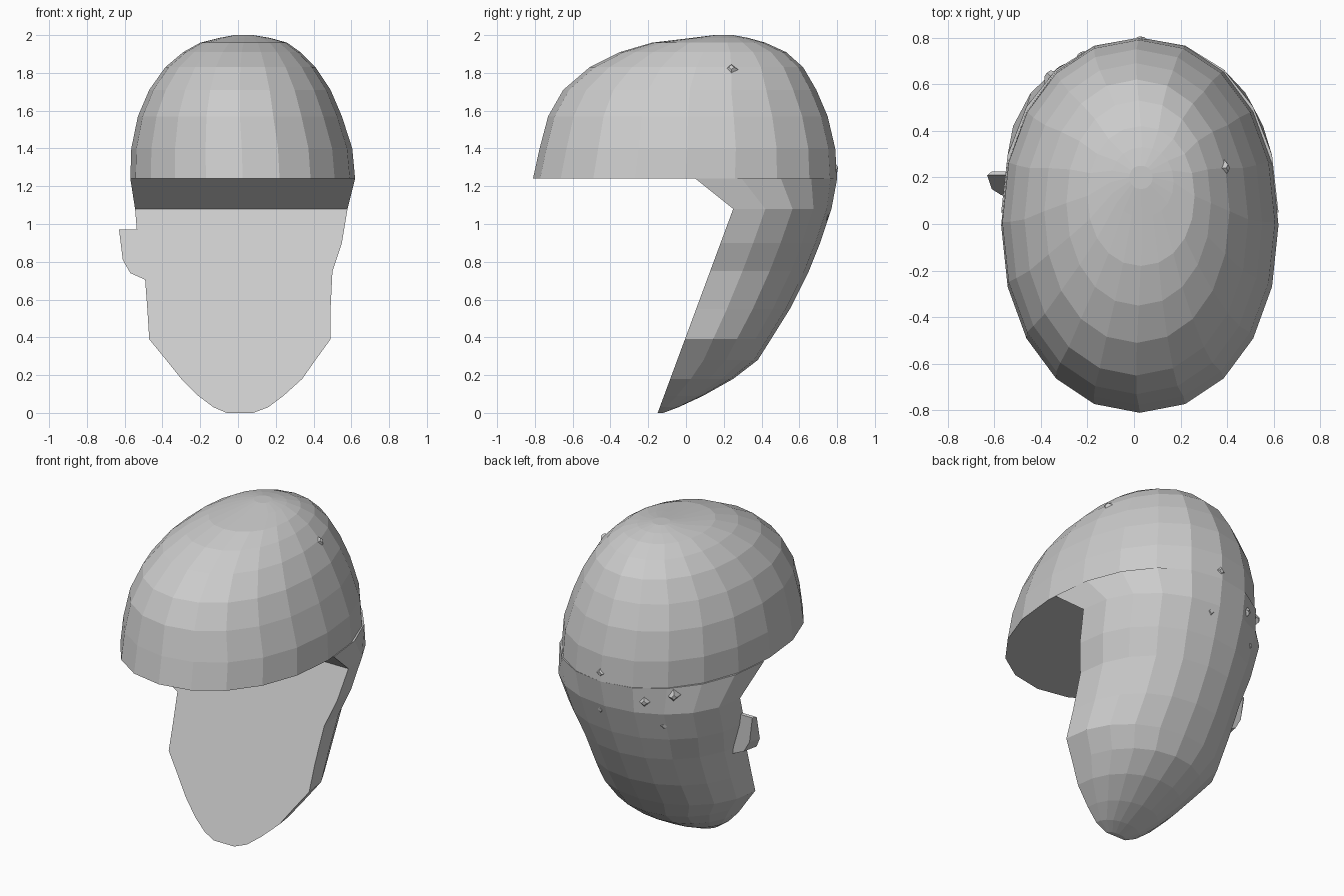
import bpy, bmesh
from math import sin, cos, pi
from mathutils import Vector

if "Cube" in bpy.data.objects:
    bpy.data.objects.remove(bpy.data.objects["Cube"])


def make_object(name, bm):
    bmesh.ops.recalc_face_normals(bm, faces=bm.faces[:])
    mesh = bpy.data.meshes.new(name)
    bm.to_mesh(mesh)
    bm.free()
    ob = bpy.data.objects.new(name, mesh)
    bpy.context.collection.objects.link(ob)
    return ob


def loft(name, rings):
    """Skin closed rings of equal length and cap both ends."""
    bm = bmesh.new()
    rows = [[bm.verts.new(p) for p in r] for r in rings]
    n = len(rows[0])
    for a, b in zip(rows, rows[1:]):
        for i in range(n):
            j = (i + 1) % n
            bm.faces.new((a[i], a[j], b[j], b[i]))
    bm.faces.new(rows[0])
    bm.faces.new(rows[-1])
    return make_object(name, bm)


def power(v, e):
    return abs(v) ** e * (1 if v >= 0 else -1)


def cut_y(z):
    """Depth of the flat cut on the front of the lower half."""
    if z <= 1.08:
        return -0.15 + 0.4 * z / 1.08
    return 0.25 - 0.2 * (z - 1.08) / 0.16


# Upper dome: height, left, right, front, back
dome = [(1.24, -.57, .62, -.81, .80), (1.40, -.565, .605, -.775, .79),
        (1.57, -.53, .55, -.73, .75), (1.71, -.47, .49, -.65, .69),
        (1.83, -.385, .41, -.51, .62), (1.91, -.29, .33, -.35, .53),
        (1.96, -.20, .26, -.18, .42), (1.985, -.10, .17, .03, .33),
        (2.0, -.02, .08, .15, .25)]
N = 20
rings = []
for z, l, r, f, b in dome:
    ring = []
    for i in range(N):
        t = 2 * pi * i / N
        ring.append(((l + r) / 2 + (r - l) / 2 * power(cos(t), .95),
                     (f + b) / 2 + (b - f) / 2 * power(sin(t), .95), z))
    rings.append(ring)
loft("upper_dome", rings)

# Lower half: back arc closed by the flat sloping front; height, left, right, back
lower = [(0, -.06, .08, -.12), (.03, -.13, .16, -.04), (.09, -.21, .24, .09),
         (.18, -.30, .34, .25), (.28, -.38, .41, .38), (.39, -.47, .49, .45),
         (.55, -.48, .49, .55), (.75, -.495, .50, .65), (.90, -.53, .55, .71),
         (1.08, -.545, .58, .77), (1.24, -.57, .62, .80)]
M = 10
rings = []
for z, l, r, b in lower:
    y0 = cut_y(z)
    rings.append([((l + r) / 2 + (r - l) / 2 * power(cos(pi * i / M), .95),
                   y0 + (b - y0) * power(sin(pi * i / M), .95), z)
                  for i in range(M + 1)])
loft("lower_half", rings)

# Side ear lump: flush with the sloping cut, upright at the back
outline = [(-.50, .97), (-.63, .97), (-.61, .81), (-.57, .74), (-.48, .70)]
loft("side_ear", [[(x, cut_y(z), z) for x, z in outline],
                  [(x * .97, .225, z * .97 + .025) for x, z in outline]])


# Small rough chips on the surface
def chip(name, loc, normal, size):
    bm = bmesh.new()
    bmesh.ops.create_cone(bm, cap_ends=True, segments=4, radius1=size,
                          radius2=size * .3, depth=size * .7)
    ob = make_object(name, bm)
    ob.location = loc
    ob.rotation_euler = Vector(normal).to_track_quat('Z', 'Y').to_euler()


chip("temple_chip", (.39, .24, 1.82), (.8, 0, .6), .05)
for k, (x, y, z) in enumerate([(.03, .785, 1.29), (-.36, .635, 1.19), (-.22, .72, 1.15),
                               (-.30, .64, 1.0), (.06, .735, 1.04)]):
    chip(f"back_chip_{k + 1}", (x, y, z), (x * 1.6, y, -.1), .05)
